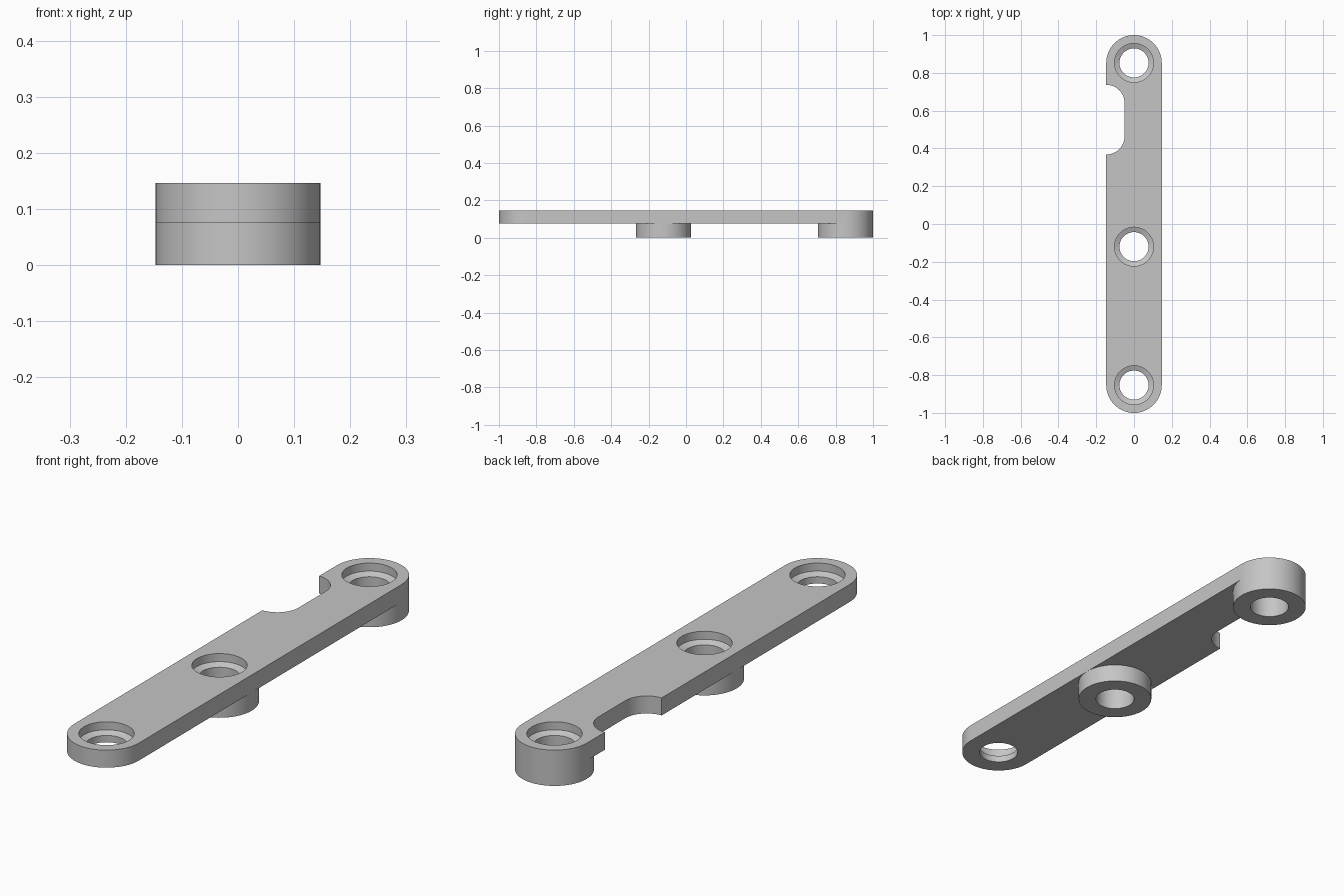
import bpy, bmesh
from math import cos, sin, pi, radians

cube = bpy.data.objects.get("Cube")
if cube:
    bpy.data.objects.remove(cube, do_unlink=True)

HALF = 0.147           # half width, also the end and boss radius
BOTTOM, TOP = 0.075, 0.147
BORE, SINK = 0.077, 0.103
BACK_Y, MID_Y, FRONT_Y = 0.853, -0.12, -0.853
SEG = 64

grey = bpy.data.materials.new("light grey")
grey.use_nodes = True
grey.diffuse_color = (0.56, 0.56, 0.56, 1)
grey.node_tree.nodes["Principled BSDF"].inputs["Base Color"].default_value = grey.diffuse_color


def finish(name, bm):
    bmesh.ops.recalc_face_normals(bm, faces=bm.faces[:])
    mesh = bpy.data.meshes.new(name)
    bm.to_mesh(mesh)
    bm.free()
    mesh.materials.append(grey)
    obj = bpy.data.objects.new(name, mesh)
    bpy.context.collection.objects.link(obj)
    return obj


def smooth(obj):
    bpy.ops.object.select_all(action='DESELECT')
    obj.select_set(True)
    bpy.context.view_layer.objects.active = obj
    bpy.ops.object.shade_smooth_by_angle(angle=radians(25))


def arc(cx, cy, r, start, end, steps):
    angles = [radians(start + (end - start) * i / steps) for i in range(steps + 1)]
    return [(cx + r * cos(a), cy + r * sin(a)) for a in angles]


def lathe(name, y, profile, closed=False, caps=False):
    """Spin a (radius, z) profile around a vertical axis at y."""
    bm = bmesh.new()
    rings = [[bm.verts.new((r * cos(2 * pi * i / SEG), y + r * sin(2 * pi * i / SEG), z))
              for i in range(SEG)] for r, z in profile]
    pairs = list(zip(rings, rings[1:]))
    if closed:
        pairs.append((rings[-1], rings[0]))
    for a, b in pairs:
        for i in range(SEG):
            j = (i + 1) % SEG
            bm.faces.new((a[i], a[j], b[j], b[i]))
    if caps:
        bm.faces.new(rings[0])
        bm.faces.new(rings[-1])
    return finish(name, bm)


# Flat bar with round ends and a filleted notch in one side
outline = (arc(0, FRONT_Y, HALF, 180, 360, 32) + arc(0, BACK_Y, HALF, 0, 180, 32)
           + arc(-HALF, 0.64, 0.097, 90, 0, 16) + arc(-HALF, 0.465, 0.097, 0, -90, 16))
bm = bmesh.new()
face = bm.faces.new([bm.verts.new((x, y, BOTTOM)) for x, y in outline])
top = bmesh.ops.extrude_face_region(bm, geom=[face], use_keep_orig=True)
bmesh.ops.translate(bm, vec=(0, 0, TOP - BOTTOM),
                    verts=[v for v in top["geom"] if isinstance(v, bmesh.types.BMVert)])
bar = finish("bar", bm)

# Recessed screw holes: wide top, sloped seat, narrow bore
for y in (BACK_Y, MID_Y, FRONT_Y):
    cutter = lathe("hole_cutter", y, [(BORE, BOTTOM - 0.05), (BORE, 0.103), (SINK, 0.114),
                                      (SINK, TOP + 0.05)], caps=True)
    cutter.hide_render = True
    mod = bar.modifiers.new("hole", 'BOOLEAN')
    mod.operation = 'DIFFERENCE'
    mod.solver = 'EXACT'
    mod.object = cutter
    bpy.context.view_layer.objects.active = bar
    bpy.ops.object.modifier_apply(modifier=mod.name)
    bpy.data.objects.remove(cutter, do_unlink=True)
smooth(bar)

# Round spacers under the bar
for name, y in (("back_spacer", BACK_Y), ("middle_spacer", MID_Y)):
    smooth(lathe(name, y, [(HALF, BOTTOM), (HALF, 0), (BORE, 0), (BORE, BOTTOM)], closed=True))
